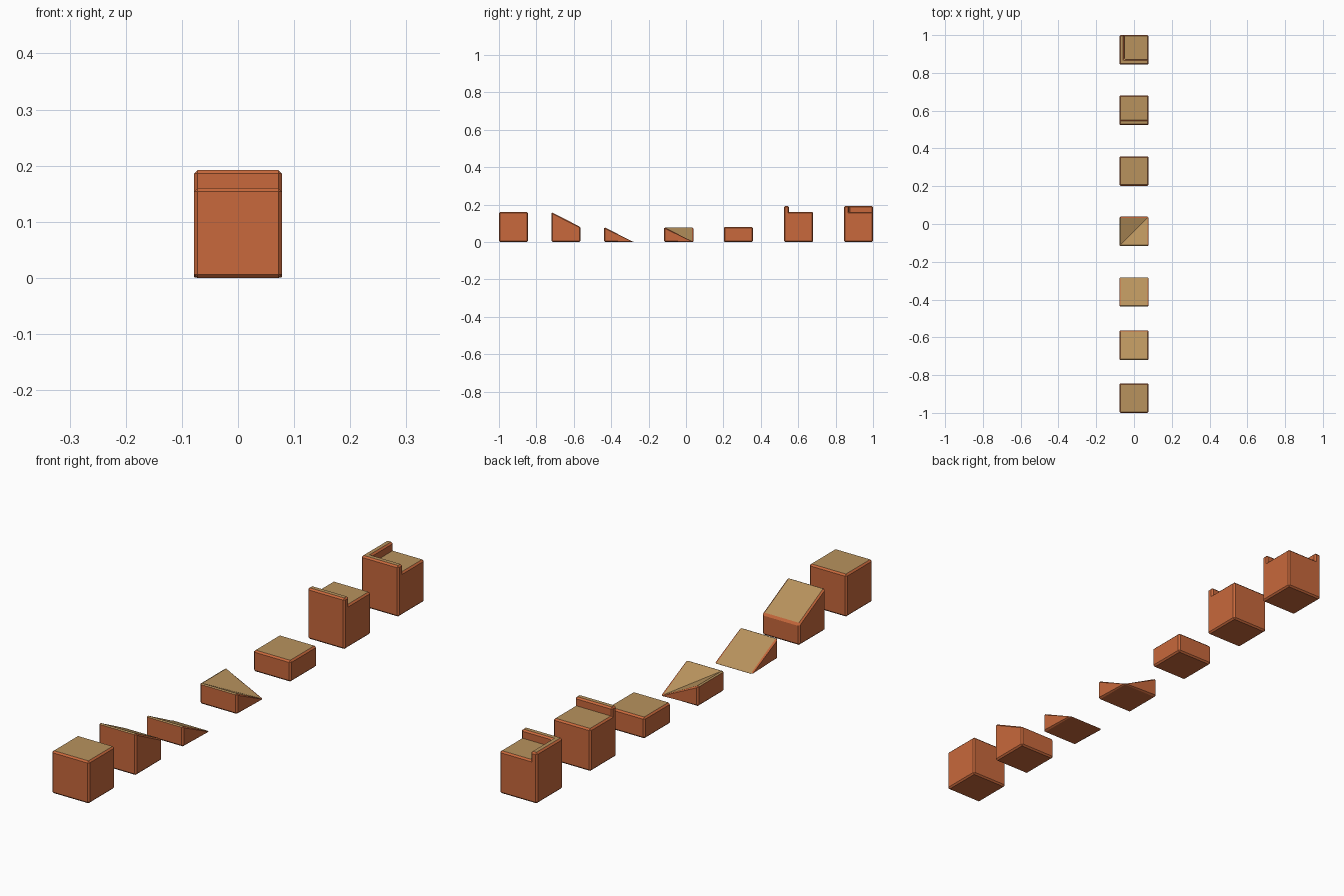
import bpy, bmesh

if "Cube" in bpy.data.objects:
    bpy.data.objects.remove(bpy.data.objects["Cube"])

R = 0.078      # half width of a block
B = 0.006      # chamfer size
H = 0.16       # full block height
WALL = 0.027   # parapet thickness
RISE = 0.032   # parapet height


def material(name, color):
    m = bpy.data.materials.new(name)
    m.diffuse_color = color
    m.use_nodes = True
    m.node_tree.nodes["Principled BSDF"].inputs["Base Color"].default_value = m.diffuse_color
    return m


CLAY = material("clay_sides", (0.58, 0.14, 0.045, 1))
SAND = material("sand_top", (0.48, 0.29, 0.11, 1))


def finish(name, bm, y):
    bmesh.ops.recalc_face_normals(bm, faces=bm.faces[:])
    bm.normal_update()
    for f in bm.faces:
        f.material_index = 1 if f.normal.z > 0.85 else 0
        f.smooth = False
    me = bpy.data.meshes.new(name)
    bm.to_mesh(me)
    bm.free()
    me.materials.append(CLAY)
    me.materials.append(SAND)
    ob = bpy.data.objects.new(name, me)
    ob.location.y = y
    bpy.context.collection.objects.link(ob)


def block(name, y, height, crease=False):
    """Chamfered block: stacked rings whose top follows height(x, y)."""
    bm = bmesh.new()
    i = R - B
    outer = [(-i, -R), (i, -R), (R, -i), (R, i), (i, R), (-i, R), (-R, i), (-R, -i)]
    inner = [(-i, -i), (i, -i), (i, i), (-i, i)]

    def top(p):
        return max(height(*p), 0.002)

    def chamfer(p):
        return min(B, top(p) * 0.4)

    low = [bm.verts.new((*p, 0)) for p in inner]
    ring1 = [bm.verts.new((*p, chamfer(p))) for p in outer]
    ring2 = [bm.verts.new((*p, top(p) - chamfer(p))) for p in outer]
    high = [bm.verts.new((*p, top(p))) for p in inner]

    # vertical sides
    for k in range(8):
        n = (k + 1) % 8
        bm.faces.new((ring1[k], ring1[n], ring2[n], ring2[k]))
    # edge chamfers and corner triangles
    for cap, ring in ((low, ring1), (high, ring2)):
        for k in range(4):
            bm.faces.new((cap[k], cap[(k + 1) % 4], ring[2 * k + 1], ring[2 * k]))
            bm.faces.new((cap[k], ring[2 * k], ring[(2 * k - 1) % 8]))
    # bottom and top
    bm.faces.new(low)
    if crease:
        bm.faces.new((high[0], high[1], high[2]))
        bm.faces.new((high[0], high[2], high[3]))
    else:
        bm.faces.new(high)
    finish(name, bm, y)


def parapet_block(name, y, corner):
    """Cube with a raised rim along the front, and along the left if corner."""
    bm = bmesh.new()
    bmesh.ops.create_cube(bm, size=1)
    for v in bm.verts:
        v.co = (v.co.x * 2 * R, v.co.y * 2 * R, (v.co.z + 0.5) * H)
    cut = WALL - R
    planes = [((0, cut, 0), (0, 1, 0))]
    if corner:
        planes.append(((cut, 0, 0), (1, 0, 0)))
    for co, no in planes:
        bmesh.ops.bisect_plane(bm, geom=bm.verts[:] + bm.edges[:] + bm.faces[:],
                               plane_co=co, plane_no=no)
    bm.normal_update()
    rim = []
    for f in bm.faces:
        c = f.calc_center_median()
        if c.z > H - 1e-4 and (c.y < cut or (corner and c.x < cut)):
            rim.append(f)
    ext = bmesh.ops.extrude_face_region(bm, geom=rim)
    for v in ext["geom"]:
        if isinstance(v, bmesh.types.BMVert):
            v.co.z += RISE
    bmesh.ops.recalc_face_normals(bm, faces=bm.faces[:])
    bmesh.ops.dissolve_limit(bm, angle_limit=0.02, verts=bm.verts[:], edges=bm.edges[:])
    bmesh.ops.bevel(bm, geom=bm.edges[:], offset=B, offset_type='OFFSET',
                    segments=1, profile=0.5, affect='EDGES', clamp_overlap=True)
    finish(name, bm, y)


def slope(a):
    """1 at the negative side, 0 at the positive side."""
    return (R - a) / (2 * R)


# row of terrain blocks, front to back
block("full_block", -0.922, lambda x, y: H)
block("upper_slope", -0.642, lambda x, y: H / 2 * (1 + slope(y)))
block("lower_slope", -0.36, lambda x, y: H / 2 * slope(y))
block("corner_slope", -0.039, lambda x, y: H / 2 * max(slope(x), slope(y)), crease=True)
block("half_block", 0.28, lambda x, y: H / 2)
parapet_block("edge_parapet_block", 0.602, corner=False)
parapet_block("corner_parapet_block", 0.922, corner=True)
